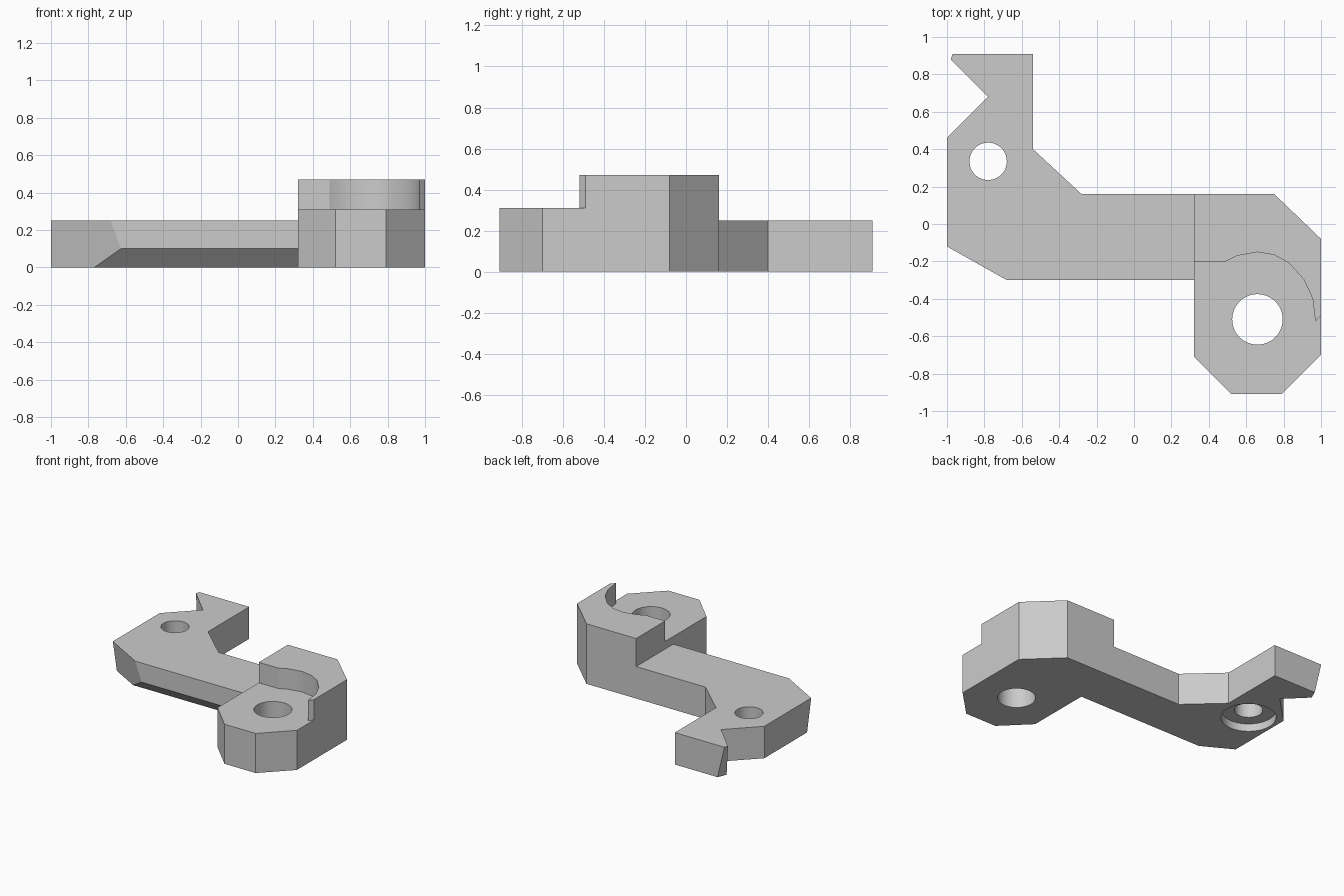
import bpy
import bmesh
import math
from mathutils import Vector

cube = bpy.data.objects.get("Cube")
if cube:
    bpy.data.objects.remove(cube, do_unlink=True)

grey = bpy.data.materials.new("light grey")
grey.use_nodes = True
colour = (0.6, 0.6, 0.6, 1)
grey.diffuse_color = colour
grey.node_tree.nodes["Principled BSDF"].inputs["Base Color"].default_value = colour


def to_object(name, bm):
    bmesh.ops.recalc_face_normals(bm, faces=bm.faces)
    mesh = bpy.data.meshes.new(name)
    bm.to_mesh(mesh)
    bm.free()
    mesh.materials.append(grey)
    obj = bpy.data.objects.new(name, mesh)
    bpy.context.collection.objects.link(obj)
    return obj


def prism(bottom, top, z0, z1):
    """Solid between two outlines with equal point counts."""
    bm = bmesh.new()
    low = [bm.verts.new((x, y, z0)) for x, y in bottom]
    high = [bm.verts.new((x, y, z1)) for x, y in top]
    bm.faces.new(low[::-1])
    bm.faces.new(high)
    for i in range(len(low)):
        j = (i + 1) % len(low)
        bm.faces.new((low[i], low[j], high[j], high[i]))
    return bm


def drill(name, centre, radius, z0, z1, sides=48):
    ring = [(centre[0] + radius * math.cos(math.tau * i / sides),
             centre[1] + radius * math.sin(math.tau * i / sides)) for i in range(sides)]
    return to_object(name, prism(ring, ring, z0, z1))


def cut(obj, cutters):
    bpy.ops.object.select_all(action='DESELECT')
    bpy.context.view_layer.objects.active = obj
    obj.select_set(True)
    for cutter in cutters:
        cutter.hide_render = True
        mod = obj.modifiers.new(cutter.name, 'BOOLEAN')
        mod.operation = 'DIFFERENCE'
        mod.solver = 'EXACT'
        mod.object = cutter
        bpy.ops.object.modifier_apply(modifier=mod.name)
        bpy.data.objects.remove(cutter, do_unlink=True)
    bpy.ops.object.shade_smooth_by_angle(angle=math.radians(25))


# Arm: the front corner and the hook tip lean inwards towards the bottom
shared = [(0.32, -0.30), (0.32, 0.16), (-0.28, 0.16), (-0.54, 0.40), (-0.54, 0.91)]
notch = [(-0.78, 0.68), (-1, 0.46)]
arm_top = shared + [(-0.97, 0.91), (-0.98, 0.88)] + notch + [(-1, -0.12), (-0.68, -0.30)]
arm_bottom = shared + [(-0.91, 0.91), (-0.94, 0.84)] + notch + [(-1, -0.07), (-0.59, -0.30)]
bm = prism(arm_bottom, arm_top, 0, 0.25)

# Chamfer under the front edge
res = bmesh.ops.bisect_plane(bm, geom=bm.verts[:] + bm.edges[:] + bm.faces[:],
                             plane_co=Vector((0, -0.30, 0.10)),
                             plane_no=Vector((0, -1, -1)), clear_outer=True)
rim = [e for e in res["geom_cut"] if isinstance(e, bmesh.types.BMEdge)]
bmesh.ops.edgeloop_fill(bm, edges=rim)
arm = to_object("arm", bm)

# Bolt hole with a counterbore underneath
bolt = (-0.78, 0.335)
cut(arm, [drill("bolt_hole", bolt, 0.10, -0.2, 0.5),
          drill("counterbore", bolt, 0.195, -0.2, 0.06)])

# Pivot block with a raised back wall around a round seat
block_outline = [(0.32, 0.16), (0.32, -0.71), (0.52, -0.91), (0.79, -0.91),
                 (1, -0.70), (1, -0.08), (0.75, 0.16)]
block = to_object("pivot_block", prism(block_outline, block_outline, 0, 0.47))
seat_curve = [(0.1, -0.20), (0.49, -0.20), (0.55, -0.17), (0.66, -0.15), (0.75, -0.165),
              (0.83, -0.21), (0.91, -0.30), (0.955, -0.40), (0.97, -0.52), (1.2, -0.29)]
seat_outline = seat_curve + [(1.2, -1.2), (0.1, -1.2)]
cut(block, [to_object("seat", prism(seat_outline, seat_outline, 0.31, 0.8)),
            drill("pivot_hole", (0.66, -0.51), 0.135, -0.2, 0.7)])
